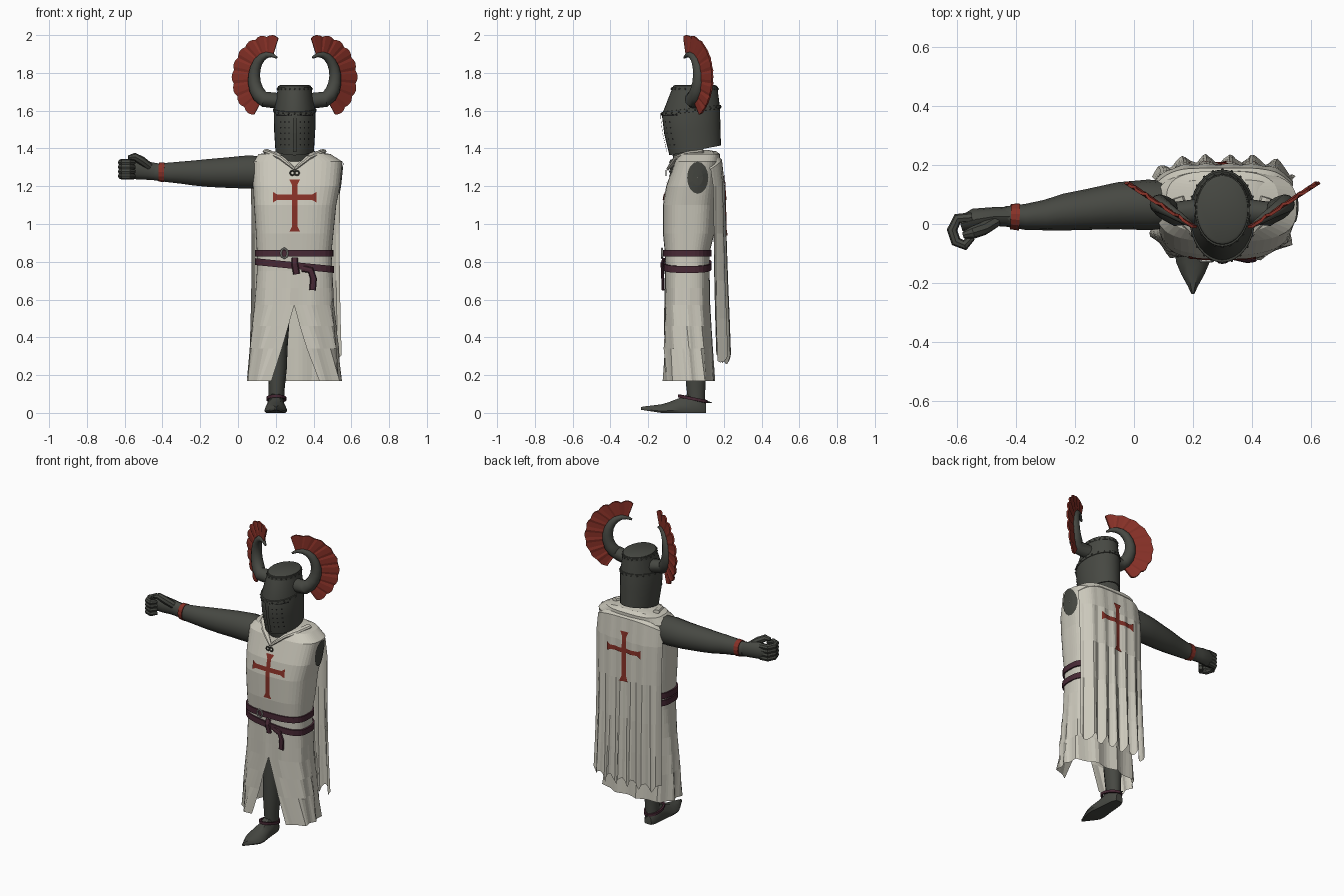
import bpy, bmesh, random
from math import sin, cos, pi, radians
from mathutils import Vector
from mathutils.bvhtree import BVHTree

random.seed(4)
cube = bpy.data.objects.get("Cube")
if cube:
    bpy.data.objects.remove(cube)
CX = 0.3  # centre line of the body


def material(name, rgb):
    m = bpy.data.materials.new(name)
    m.use_nodes = True
    m.diffuse_color = (*rgb, 1)
    m.node_tree.nodes["Principled BSDF"].inputs["Base Color"].default_value = (*rgb, 1)
    return m


cloth = material("off_white_cloth", (0.60, 0.58, 0.50))
iron = material("dark_iron", (0.062, 0.065, 0.055))
red = material("deep_red", (0.24, 0.03, 0.02))
leather = material("purple_leather", (0.065, 0.022, 0.036))
black = material("shadow_black", (0.01, 0.01, 0.01))
silver = material("pale_metal", (0.45, 0.45, 0.42))
smooth = []


def finish(name, bm, mat, soft=False):
    bmesh.ops.recalc_face_normals(bm, faces=bm.faces)
    me = bpy.data.meshes.new(name)
    bm.to_mesh(me)
    bm.free()
    me.materials.append(mat)
    ob = bpy.data.objects.new(name, me)
    bpy.context.collection.objects.link(ob)
    if soft:
        smooth.append(ob)
    return ob


def skin(bm, rings, closed=True, caps=True):
    """Join rows of points into a surface."""
    rows = [[bm.verts.new(p) for p in r] for r in rings]
    n = len(rows[0])
    for a, b in zip(rows, rows[1:]):
        for i in range(n if closed else n - 1):
            j = (i + 1) % n
            bm.faces.new((a[i], a[j], b[j], b[i]))
    if closed and caps:
        bm.faces.new(rows[0])
        bm.faces.new(rows[-1])


def loft(name, rings, mat, closed=True, caps=True, soft=False):
    bm = bmesh.new()
    skin(bm, rings, closed, caps)
    return finish(name, bm, mat, soft)


def tube_rings(path, radii, hint=(0, 0, 1), sides=12):
    """Sections along a path; each radius is (sideways, towards hint)."""
    pts = [Vector(p) for p in path]
    rings = []
    for i, p in enumerate(pts):
        t = (pts[min(i + 1, len(pts) - 1)] - pts[max(i - 1, 0)]).normalized()
        side = t.cross(Vector(hint)).normalized()
        up = side.cross(t)
        a, b = radii[i] if isinstance(radii[i], tuple) else (radii[i], radii[i])
        rings.append([p + side * a * cos(k * 2 * pi / sides) + up * b * sin(k * 2 * pi / sides)
                      for k in range(sides)])
    return rings


def decal(name, patches, target, direction, mat, lift=0.006):
    """Thin painted patches projected along a direction onto a part."""
    me = target.data
    tree = BVHTree.FromPolygons([v.co for v in me.vertices], [tuple(p.vertices) for p in me.polygons])
    d = Vector(direction)

    def put(u, v):
        start = Vector((u, 0, v)) - d if d.y else Vector((0, u, v)) - d * 2
        hit = tree.ray_cast(start, d)[0] or tree.find_nearest(start)[0]
        return hit - d * lift
    bm = bmesh.new()
    for rows in patches:
        skin(bm, [[put(u, v) for u, v in r] for r in rows], closed=False)
    return finish(name, bm, mat)


def disc(u, v, ru, rv, n=12):
    return [[(u + f * ru * cos(k * 2 * pi / n), v + f * rv * sin(k * 2 * pi / n)) for k in range(n + 1)]
            for f in (0.02, 0.5, 1)]


def rect(x0, x1, z0, z1, n=4):
    return [[(x0 + (x1 - x0) * i / n, z) for i in range(n + 1)]
            for z in (z0 + (z1 - z0) * k / n for k in range(n + 1))]


# Body outline: height, left x, right x, front y, back y
BODY = [(1.385, .20, .40, .00, .16), (1.37, .11, .49, -.03, .18), (1.33, .075, .553, -.06, .18),
        (1.2, .08, .54, -.105, .17), (1.1, .085, .52, -.122, .16), (.95, .095, .505, -.122, .15),
        (.85, .10, .495, -.112, .125), (.75, .10, .50, -.11, .125), (.57, .085, .51, -.115, .13),
        (.4, .065, .53, -.122, .14), (.17, .045, .555, -.135, .155)]


def body(z, a, grow=0.0):
    z = min(max(z, BODY[-1][0]), BODY[0][0])
    for hi, lo in zip(BODY, BODY[1:]):
        if z >= lo[0]:
            break
    f = (hi[0] - z) / (hi[0] - lo[0])
    x0, x1, y0, y1 = [h + (l - h) * f for h, l in zip(hi[1:], lo[1:])]
    s, c = sin(a), -cos(a)
    r = (abs(s) ** 3 + abs(c) ** 3) ** (-1 / 3)
    return Vector(((x0 + x1) / 2 + s * r * ((x1 - x0) / 2 + grow),
                   (y0 + y1) / 2 + c * r * ((y1 - y0) / 2 + grow), z))


# Tunic with a front slit, pleats and a ragged hem
N = 60
rows = []
for z in (1.385, 1.37, 1.33, 1.2, 1.1, .95, .85, .75, .66, .57, .46, .34, .17):
    t = max(0, (.57 - z) / .4)
    pleat = max(0, (.75 - z) / .58)
    row = []
    for k in range(N + 1):
        gap = .5 * t
        a = gap + (2 * pi - 2 * gap) * k / N
        p = body(z, a, -.022 * pleat * abs(sin(a * 5.5 + .6)))
        if t >= 1:
            p.z += .14 * (1 - cos(a)) / 2 + .07 * abs(sin(a * 4.5 + 1.0)) ** 2
        row.append(p)
    rows.append(row)
tunic = loft("tunic", rows, cloth, closed=False)
loft("neck_cover", [[body(1.385, k * pi / 10, g) + Vector((0, 0, h)) for k in range(20)]
                    for g, h in ((0, 0), (-.04, .006))], cloth)

# Cape hanging from the shoulders
folds = [random.uniform(.6, 1.3) for _ in range(49)]
rows = []
for z, w, y in ((1.392, .17, .07), (1.385, .205, .15), (1.34, .235, .19), (1.2, .236, .203), (.95, .233, .207),
                (.7, .234, .211), (.5, .238, .216), (.29, .244, .222)):
    t = min(1, max(0, (1.36 - z) / .9))
    row = []
    for k in range(49):
        u = k / 24 - 1
        fold = .014 * t * sin(u * 19) * folds[k]
        drop = -.05 * u ** 4 if z > 1.3 else (.03 * sin(u * 19 + 1) * folds[k] if z < .3 else 0)
        row.append((.305 + u * w, y + fold - .06 * abs(u) ** 5, z + drop))
    rows.append(row)
cape = loft("cape", rows, cloth, closed=False)

# Cape collar and clasp
for s, side in ((1, "left"), (-1, "right")):
    path = [(CX + s * .15, .09, 1.385), (CX + s * .125, .01, 1.375), (CX + s * .07, -.05, 1.35), (CX, -.097, 1.29)]
    loft(side + "_collar", tube_rings(path, [(.02, .012)] * 3 + [(.008, .008)], sides=8), cloth)
    path = [(CX + s * (.012 + .012 * cos(k * pi / 4)), -.106, 1.27 + .012 * sin(k * pi / 4)) for k in range(9)]
    loft(side + "_clasp_loop", tube_rings(path, [.004] * 9, (0, 1, 0), 6), iron)


# Crosses with flared ends
def cross(name, target, direction, z0, z1, bar, half):
    flare = lambda t: .014 + .014 * max(0, abs(t) - .8) / .2
    steps = [k / 10 - 1 for k in range(21)]
    zc, zh = (z0 + z1) / 2, (z1 - z0) / 2
    up = [[(CX + j * flare(t), zc + zh * t) for j in (-1, 0, 1)] for t in steps]
    across = [[(CX + half * t, bar + j * flare(t)) for j in (-1, 0, 1)] for t in steps]
    decal(name, [up, across], target, direction, red)


cross("front_cross", tunic, (0, 1, 0), .96, 1.235, 1.142, .115)
cross("back_cross", cape, (0, -1, 0), .94, 1.26, 1.14, .12)
decal("left_armhole", [disc(.062, 1.245, .056, .085, 16)], tunic, (-1, 0, 0), iron)

# Belts, buckle and hanging strap end
for name, z, tilt in (("upper_belt", .845, 0), ("lower_belt", .78, -.1)):
    rings = []
    for h, g in ((.018, 0), (.018, .01), (-.018, .01), (-.018, 0), (.018, 0)):
        ring = [body(z, k * pi / 20, g) for k in range(40)]
        rings.append([p + Vector((0, 0, h + tilt * (p.x - CX))) for p in ring])
    loft(name, rings, leather, caps=False)
path = [(.245 + .018 * cos(k * pi / 4 + pi / 4), -.127, .845 + .026 * sin(k * pi / 4 + pi / 4)) for k in range(9)]
loft("buckle", tube_rings(path, [.005] * 9, (0, 1, 0), 6), silver)
for name, path, w in (("belt_knot", [(.30, -.115, .82), (.30, -.128, .79), (.31, -.122, .735)], .018),
                      ("belt_tail", [(.34, -.115, .765), (.385, -.125, .755), (.40, -.123, .71), (.395, -.121, .65)], .018)):
    loft(name, tube_rings(path, [(w, .008)] * len(path), (0, -1, 0), 8), leather)


# Helmet: height, half width, front y, back y, forward tilt
def helm(z, w, y0, y1, tilt, grow=0, n=32):
    ring = []
    for k in range(n):
        a = k * 2 * pi / n
        y = (y0 + y1) / 2 - cos(a) * ((y1 - y0) / 2 + grow)
        ring.append(Vector((CX + sin(a) * (w + grow), y, z + tilt * (y - .05))))
    return ring


helmet = loft("helmet", [helm(1.735, .078, -.06, .155, 0), helm(1.73, .087, -.068, .165, 0),
                         helm(1.60, .110, -.128, .18, .12), helm(1.50, .109, -.115, .182, .15),
                         helm(1.39, .102, -.088, .185, .19), helm(1.39, .094, -.08, .177, .19),
                         helm(1.66, .09, -.08, .15, .1)], iron, soft=True)
for name, z, args in (("helmet_brow_band", 1.605, (.108, -.126, .18, .12)), ("helmet_top_band", 1.715, (.088, -.072, .165, 0))):
    loft(name, [helm(z + h, *args, grow=g) for h, g in ((.01, -.004), (.009, .004), (-.009, .005), (-.01, 0))],
         iron, caps=False, soft=True)
    bm = bmesh.new()
    for p in helm(z, *args, grow=.005, n=22):
        ret = bmesh.ops.create_icosphere(bm, subdivisions=1, radius=.005)
        bmesh.ops.translate(bm, verts=ret["verts"], vec=p)
    finish(name + "_rivets", bm, iron)
front = (0, 1, 0)
decal("face_rib", [rect(CX - .01, CX + .01, 1.38, 1.585, 6)], helmet, front, iron, .009)
decal("eye_slits", [rect(CX + s * .014, CX + s * .098, 1.573, 1.585) for s in (-1, 1)], helmet, front, black, .004)
decal("breath_holes", [disc(CX + s * x, z, .004, .005, 6) for s in (-1, 1) for x in (.03, .052, .074)
                       for z in (1.42, 1.45, 1.48, 1.51, 1.54)], helmet, front, black, .004)
loft("mail_collar", [helm(z, w, y0, .12, 0) for z, w, y0 in ((1.33, .105, -.06), (1.375, .085, -.075), (1.39, .07, -.05))], iron)


# Horns with scalloped crests
def crest(s, deg, rx, rz):
    d = .135 + rx * -cos(radians(deg))
    return Vector((CX + s * d, .14 - .65 * (.325 - d), 1.775 + rz * sin(radians(deg))))


for s, side in ((1, "left"), (-1, "right")):
    path = [(CX + s * .07, .045, 1.65)] + [crest(s, 250 - 19 * k, .08, .122) for k in range(11)]
    rad = [.042, .041, .039, .037, .034, .031, .028, .025, .021, .017, .012, .006]
    loft(side + "_horn", tube_rings(path, rad, (0, 1, 0), 12), iron, soft=True)
    inner, outer = [], []
    for k in range(37):
        deg = 245 - 170 * k / 36
        bulge = .95 + .05 * sin(pi * (k % 4) / 4)
        fold = Vector((0, .005 if k % 4 == 0 else -.003, 0))
        inner.append(crest(s, deg, .085, .128))
        outer.append(crest(s, deg, .196 * bulge, .226 * bulge) + fold)
    fan = loft(side + "_crest", [inner, outer], red, closed=False)
    thick = fan.modifiers.new("thickness", "SOLIDIFY")
    thick.thickness, thick.offset = .01, 0

# Right arm, cuff and gauntlet
path = [(.16, .065, 1.275), (.05, .065, 1.275), (-.05, .062, 1.272), (-.15, .05, 1.27), (-.23, .041, 1.27),
        (-.3, .03, 1.272), (-.37, .024, 1.273), (-.44, .026, 1.275)]
loft("right_arm", tube_rings(path, [(.075, .085), (.086, .09), (.08, .083), (.07, .076), (.063, .068),
                                    (.052, .06), (.044, .053), (.034, .045)], sides=14), iron, soft=True)
loft("right_cuff", tube_rings([(-.39, .024, 1.274), (-.42, .025, 1.275)], [(.046, .054), (.043, .051)], sides=14), red)
path = [(-.42, .025, 1.275), (-.48, .025, 1.282), (-.54, .015, 1.29), (-.59, .0, 1.29)]
loft("right_palm", tube_rings(path, [(.034, .045), (.032, .048), (.038, .053), (.025, .045)]), iron, soft=True)
bm = bmesh.new()
for i in range(4):
    z = 1.254 + .024 * i
    path = [(-.55, .022, z), (-.60, .018, z), (-.618, -.02, z), (-.605, -.06, z), (-.575, -.072, z), (-.55, -.045, z)]
    skin(bm, tube_rings(path, [.018] * 5 + [.012], sides=8))
path = [(-.47, .01, 1.305), (-.51, -.015, 1.335), (-.55, -.03, 1.357), (-.58, -.038, 1.352)]
skin(bm, tube_rings(path, [.022, .023, .021, .011], (0, 1, 0), 8))
finish("right_fingers", bm, iron, True)

# Right leg, pointed shoe, strap and spur
path = [(.215, .05, .8), (.212, .05, .45), (.21, .05, .34), (.207, .052, .24), (.205, .052, .14), (.203, .055, .07)]
loft("right_leg", tube_rings(path, [(.075, .07), (.058, .062), (.052, .06), (.052, .058), (.043, .052), (.04, .046)],
                             (0, 1, 0), 14), iron, soft=True)
rings = []
for y, w, top in ((.105, .025, .06), (.08, .04, .10), (.03, .046, .115), (-.03, .052, .085), (-.09, .061, .06),
                  (-.13, .057, .048), (-.17, .04, .042), (-.21, .018, .037), (-.237, .005, .032)):
    low = .015 * max(0, -y - .13) / .1
    rings.append([(.2 + w * x, y, low + (top - low) * h) for x, h in
                  ((-.85, 0), (.85, 0), (1, .2), (.85, .6), (.4, .95), (-.4, .95), (-.85, .6), (-1, .2))])
loft("right_shoe", rings, iron, soft=True)
rings = [[(.203 + (.05 + g) * sin(a), .035 - (.075 + g) * cos(a), .075 + h + .015 * cos(a))
          for a in (k * pi / 10 for k in range(20))] for g, h in ((-.008, .008), (.003, .008), (.003, -.008), (-.008, -.008))]
loft("shoe_strap", rings, leather, caps=False)
loft("spur", tube_rings([(.2, .09, .058), (.2, .118, .058), (.2, .137, .054)], [.006, .005, .002], sides=6), iron)

# Soft shading on the armour
bpy.ops.object.select_all(action="DESELECT")
for ob in smooth:
    ob.select_set(True)
bpy.context.view_layer.objects.active = smooth[0]
bpy.ops.object.shade_smooth_by_angle(angle=radians(35))
